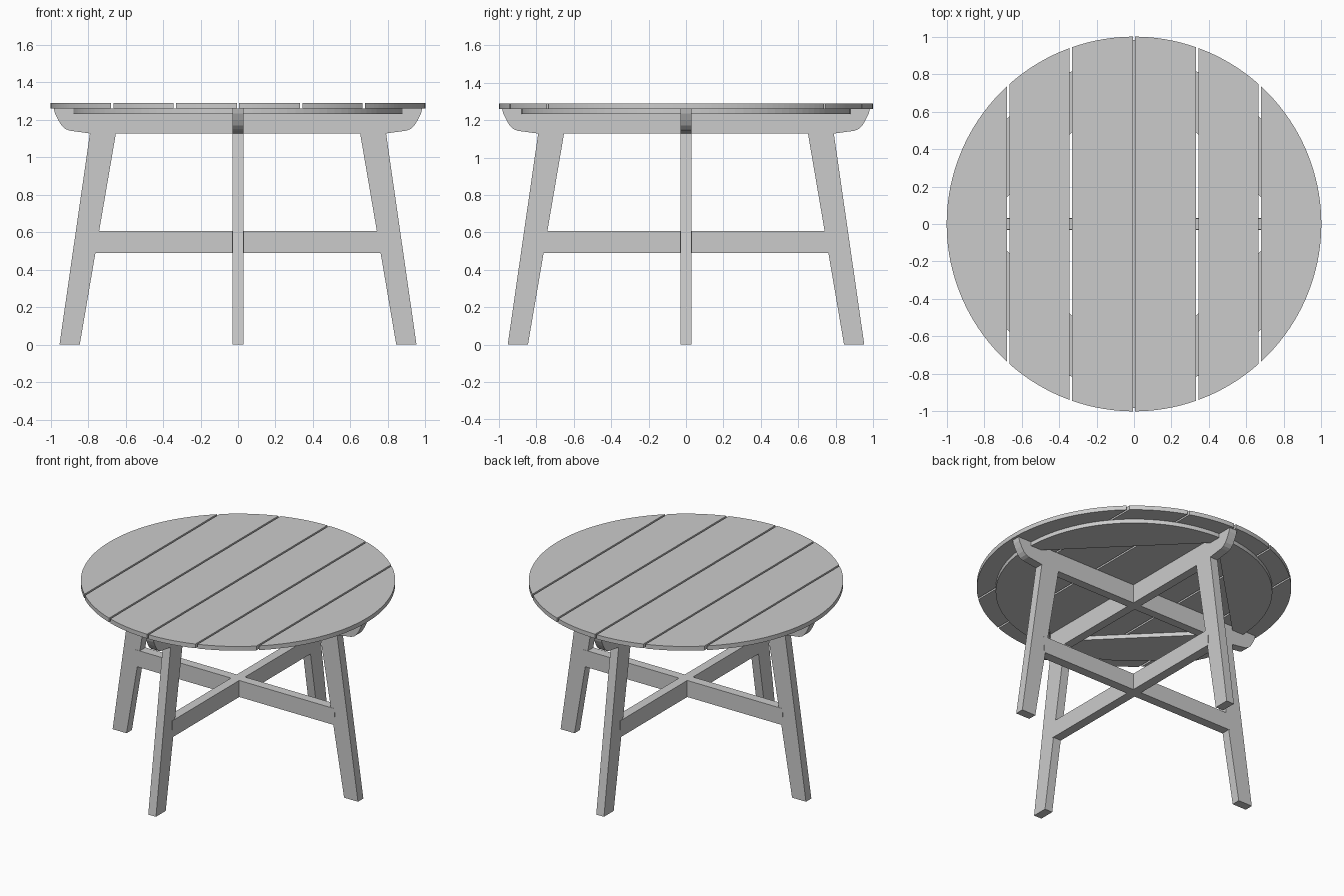
import bpy, bmesh
from math import sin, cos, asin, acos, pi
from mathutils import Matrix

if "Cube" in bpy.data.objects:
    bpy.data.objects.remove(bpy.data.objects["Cube"])


def prism(name, outline, lo, hi, upright=False, turn=0.0):
    """Extrude a 2D outline along z, or along y when upright, then turn about z."""
    bm = bmesh.new()
    verts = [bm.verts.new((a, lo, b) if upright else (a, b, lo)) for a, b in outline]
    face = bm.faces.new(verts)
    ext = bmesh.ops.extrude_face_region(bm, geom=[face])
    moved = [g for g in ext["geom"] if isinstance(g, bmesh.types.BMVert)]
    bmesh.ops.translate(bm, verts=moved, vec=(0, hi - lo, 0) if upright else (0, 0, hi - lo))
    bmesh.ops.rotate(bm, verts=bm.verts, cent=(0, 0, 0), matrix=Matrix.Rotation(turn, 3, 'Z'))
    bmesh.ops.recalc_face_normals(bm, faces=bm.faces)
    mesh = bpy.data.meshes.new(name)
    bm.to_mesh(mesh)
    bm.free()
    obj = bpy.data.objects.new(name, mesh)
    bpy.context.collection.objects.link(obj)
    return obj


def arc(radius, start, end, steps):
    return [(radius * cos(start + (end - start) * i / steps),
             radius * sin(start + (end - start) * i / steps)) for i in range(steps + 1)]


TOP, UNDER, BRACE = 1.29, 1.26, 1.232
HALF = 0.03      # half thickness of legs and beams
GAP = 0.0065     # half of the gap between planks

# Round top: six planks cut to a circle
cuts = [-1, -0.672, -0.337, 0, 0.337, 0.672, 1]
for i in range(6):
    x0 = cuts[i] + (GAP if i > 0 else 0)
    x1 = cuts[i + 1] - (GAP if i < 5 else 0)
    upper = arc(1.0, acos(x1), acos(x0), 24)
    lower = [(x, -y) for x, y in reversed(upper) if y > 1e-5]
    prism(f"top_plank_{i + 1}", upper + lower, UNDER, TOP)

# Four curved braces under the top, straight on the inside
a = asin(HALF / 0.88)
brace = arc(0.88, a, pi / 2 - a, 28) + [(HALF, 0.792), (0.792, HALF)]
for i in range(4):
    prism(f"corner_brace_{i + 1}", brace, BRACE, UNDER, turn=i * pi / 2)

# Crossed beams with rounded ends, and crossed stretchers
end = [(0.79, 1.128), (0.90, 1.143), (0.922, 1.152), (0.942, 1.17),
       (0.96, 1.2), (0.977, 1.235), (0.983, UNDER)]
beam = end + [(-x, z) for x, z in reversed(end)]
stretcher = [(-0.77, 0.49), (0.77, 0.49), (0.775, 0.606), (-0.775, 0.606)]
for i in range(2):
    prism(f"top_beam_{i + 1}", beam, -HALF, HALF, True, i * pi / 2)
    prism(f"stretcher_{i + 1}", stretcher, -0.032, 0.032, True, i * pi / 2)

# Four splayed legs, wider at the top
leg = [(0.845, 0), (0.953, 0), (0.787, 1.152), (0.648, 1.152)]
for i in range(4):
    prism(f"leg_{i + 1}", leg, -HALF, HALF, True, i * pi / 2)
